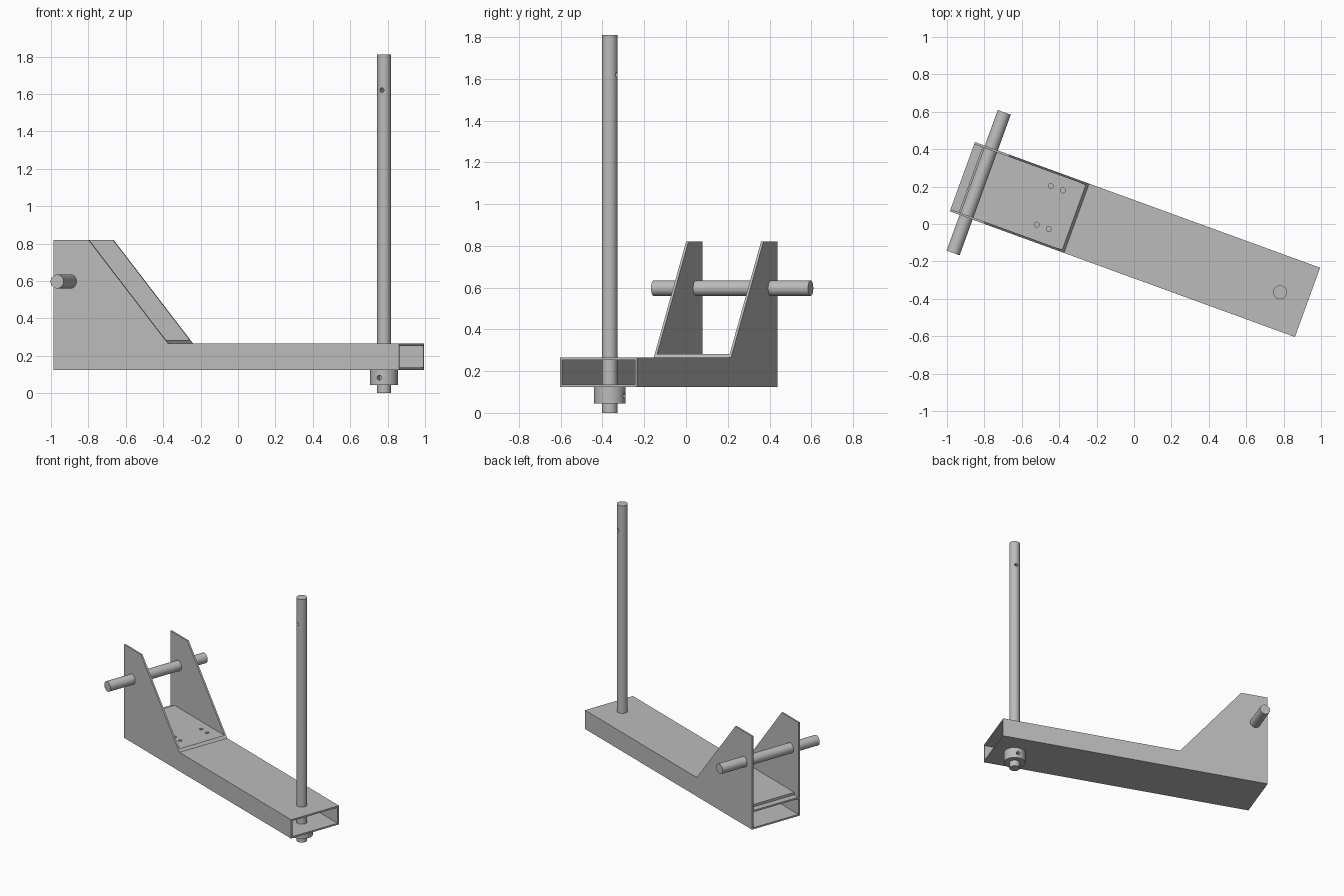
import bpy
import bmesh
import math
from mathutils import Matrix, Vector

if "Cube" in bpy.data.objects:
    bpy.data.objects.remove(bpy.data.objects["Cube"])

# Working frame: u along the beam, v across it, turned 20 degrees about z
FRAME = Matrix.Translation((0.005, -0.083, 0)) @ Matrix.Rotation(math.radians(-20), 4, "Z")
HALF_LEN, HALF_WID, WALL = 0.982, 0.197, 0.012
BOTTOM, TOP, PLATE_TOP = 0.125, 0.265, 0.82
FOOT_U, PEAK_U = -0.332, -0.785
POST_U, BAR_U = 0.826, -0.889

steel = bpy.data.materials.new("plain grey steel")
steel.use_nodes = True
grey = (0.5, 0.5, 0.5, 1)
steel.diffuse_color = grey
steel.node_tree.nodes["Principled BSDF"].inputs["Base Color"].default_value = grey


def finish(name, bm):
    bmesh.ops.recalc_face_normals(bm, faces=bm.faces)
    mesh = bpy.data.meshes.new(name)
    bm.to_mesh(mesh)
    bm.free()
    mesh.materials.append(steel)
    obj = bpy.data.objects.new(name, mesh)
    bpy.context.collection.objects.link(obj)
    obj.matrix_world = FRAME
    return obj


def extrude_profile(name, points, v0, v1):
    """Extrude a (u, z) outline across the beam from v0 to v1."""
    bm = bmesh.new()
    face = bm.faces.new([bm.verts.new((u, v0, z)) for u, z in points])
    grown = bmesh.ops.extrude_face_region(bm, geom=[face])["geom"]
    verts = [g for g in grown if isinstance(g, bmesh.types.BMVert)]
    bmesh.ops.translate(bm, verts=verts, vec=(0, v1 - v0, 0))
    return finish(name, bm)


def rod(name, centre, radius, length, across=False, sides=48):
    """Cylinder standing upright, or lying across the beam."""
    bm = bmesh.new()
    turn = Matrix.Rotation(math.pi / 2, 4, "X") if across else Matrix()
    bmesh.ops.create_cone(bm, cap_ends=True, segments=sides, radius1=radius, radius2=radius,
                          depth=length, matrix=Matrix.Translation(Vector(centre)) @ turn)
    return finish(name, bm)


def activate(obj):
    bpy.ops.object.select_all(action="DESELECT")
    obj.select_set(True)
    bpy.context.view_layer.objects.active = obj


def drill(obj, cutter):
    cutter.hide_render = True
    mod = obj.modifiers.new("hole", "BOOLEAN")
    mod.operation = "DIFFERENCE"
    mod.solver = "EXACT"
    mod.object = cutter
    activate(obj)
    bpy.ops.object.modifier_apply(modifier=mod.name)
    bpy.data.objects.remove(cutter)


def smooth(obj):
    activate(obj)
    bpy.ops.object.shade_smooth_by_angle(angle=math.radians(35))


# Beam sides, each rising into an upright bracket plate at the left end
side_outline = [(-HALF_LEN, BOTTOM), (HALF_LEN, BOTTOM), (HALF_LEN, TOP),
                (FOOT_U, TOP), (PEAK_U, PLATE_TOP), (-HALF_LEN, PLATE_TOP)]
inner = HALF_WID - WALL
extrude_profile("front_side_plate", side_outline, -HALF_WID, -inner)
extrude_profile("back_side_plate", side_outline, inner, HALF_WID)

# Beam top and bottom walls
for name, z in (("beam_bottom", BOTTOM), ("beam_top", TOP - WALL)):
    extrude_profile(name, [(-HALF_LEN, z), (HALF_LEN, z),
                           (HALF_LEN, z + WALL), (-HALF_LEN, z + WALL)], -inner, inner)

# Floor plate between the brackets, its end cut along their slope
floor_top = TOP + 0.018
slope = (PEAK_U - FOOT_U) / (PLATE_TOP - TOP)
floor = extrude_profile("bracket_floor", [
    (-0.935, TOP), (FOOT_U, TOP),
    (FOOT_U + slope * (floor_top - TOP), floor_top), (-0.935, floor_top)], -inner, inner)
for u in (-0.521, -0.452):
    for v in (-0.105, 0.115):
        drill(floor, rod("floor_cutter", (u, v, TOP), 0.013, 0.1, sides=24))

# Cross bar through the brackets
smooth(rod("cross_bar", (BAR_U, 0, 0.597), 0.037, 0.8, across=True))

# Upright post with its pin hole
post = rod("upright_post", (POST_U, 0, 0.905), 0.037, 1.81)
drill(post, rod("pin_cutter", (POST_U, 0, 1.62), 0.012, 0.3, across=True, sides=24))
smooth(post)

# Retaining collar under the beam with its screw hole
collar = rod("post_collar", (POST_U, 0, 0.085), 0.075, 0.08)
drill(collar, rod("screw_cutter", (POST_U, 0, 0.082), 0.013, 0.3, across=True, sides=24))
smooth(collar)
